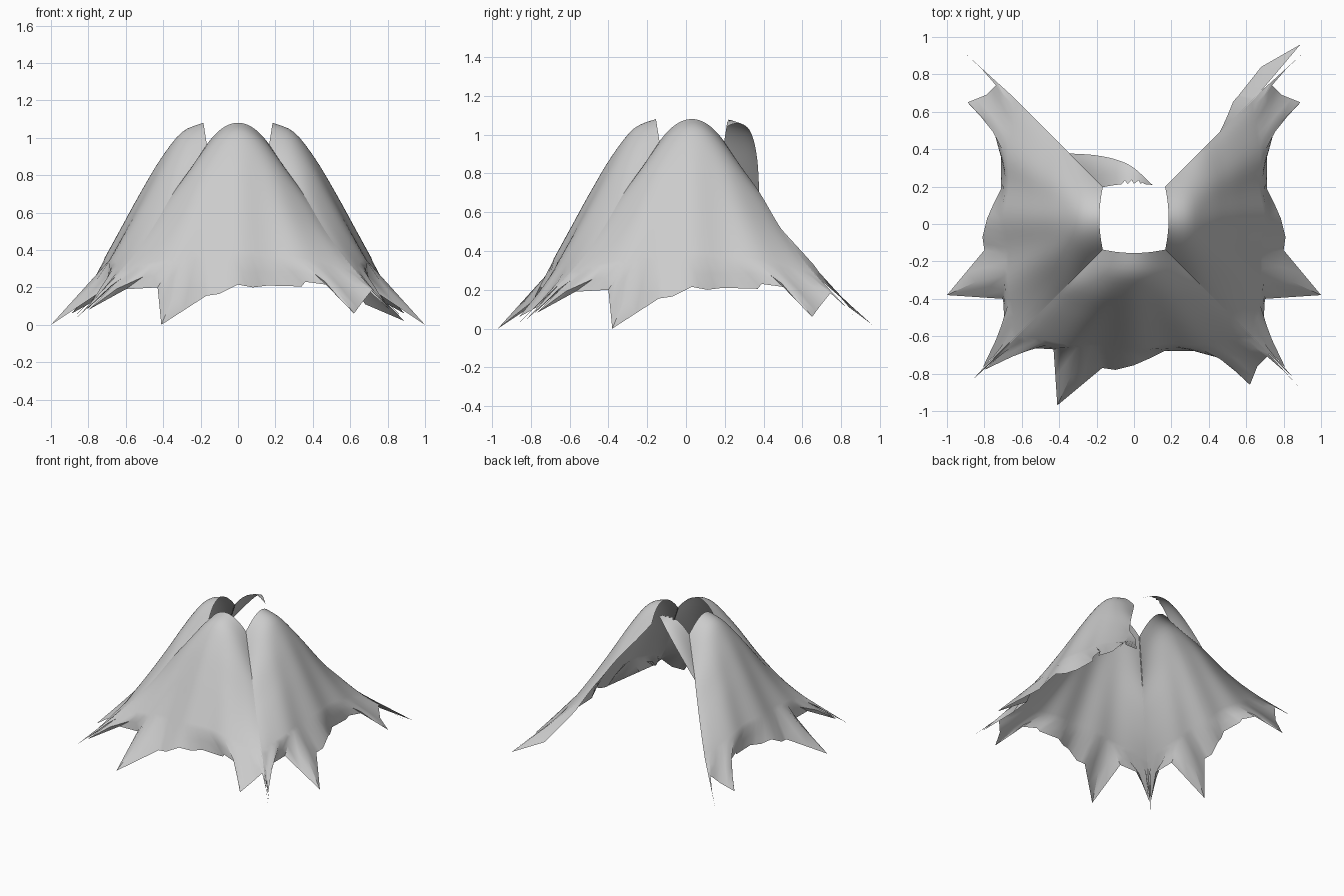
import bpy, bmesh, math

if "Cube" in bpy.data.objects:
    bpy.data.objects.remove(bpy.data.objects["Cube"], do_unlink=True)

mat = bpy.data.materials.new("pale_grey_cloth")
mat.use_nodes = True
GREY = (0.6, 0.6, 0.6, 1)
mat.diffuse_color = GREY
mat.node_tree.nodes["Principled BSDF"].inputs["Base Color"].default_value = GREY

MID_Y = 0.03
# Drape down the middle of a panel (distance out, height) and down its seam
CENTRE = [(.185, 1.08), (.30, 1.03), (.41, .89), (.52, .70), (.61, .53), (.70, .36)]
SEAM = [(.17, .96), (.25, .84), (.35, .70), (.45, .53), (.55, .385), (.65, .265)]
# Torn hem: sideways, distance out, height
HEM = [(-.86, .86, .04), (-.66, .68, .22), (-.80, .81, .08), (-.60, .69, .19),
       (-.43, .70, .20), (-.41, 1.0, 0), (-.17, .80, .155), (-.10, .81, .165),
       (0, .785, .215), (.08, .75, .20), (.16, .71, .21), (.34, .71, .205),
       (.36, .72, .23), (.47, .75, .215), (.62, .89, .06), (.66, .79, .115),
       (.72, .73, .19), (.88, .90, .02)]


def spline(points, t):
    """Smooth curve through evenly spaced points."""
    n = len(points) - 1
    i = min(int(t), n - 1)
    f = t - i
    a, b, c, d = (points[max(0, min(n, i + k))] for k in (-1, 0, 1, 2))
    return [q + .5 * f * (r - p + f * (2 * p - 5 * q + 4 * r - s + f * (3 * (q - r) + s - p)))
            for p, q, r, s in zip(a, b, c, d)]


def cloth(u, v):
    """Panel surface: u across from seam to seam, v down from the rim."""
    dc, zc = spline(CENTRE, v)
    e, ze = spline(SEAM, v)
    ripple = .012 * math.cos(11 * u) * (1 - u * u) * max(0, v - 1.5) / 3.5
    return (u * e, dc + (e - .004 - dc) * u * u + ripple, zc + (ze - zc) * u * u)


def mix(a, b, f):
    return tuple(p + (q - p) * f for p, q in zip(a, b))


def sheet(name, columns, place):
    """Skin neighbouring columns of points into one smooth sheet."""
    bm = bmesh.new()
    grid = [[bm.verts.new(place(*p)) for p in col] for col in columns]
    for a, b in zip(grid, grid[1:]):
        for i in range(len(a) - 1):
            bm.faces.new((a[i], a[i + 1], b[i + 1], b[i]))
    bmesh.ops.remove_doubles(bm, verts=bm.verts, dist=.0005)
    bmesh.ops.recalc_face_normals(bm, faces=bm.faces)
    # Open sheet: turn it so it faces outward and up
    if sum(f.normal.z * f.calc_area() for f in bm.faces) < 0:
        bmesh.ops.reverse_faces(bm, faces=bm.faces)
    mesh = bpy.data.meshes.new(name)
    bm.to_mesh(mesh)
    bm.free()
    mesh.materials.append(mat)
    obj = bpy.data.objects.new(name, mesh)
    bpy.context.collection.objects.link(obj)
    bpy.ops.object.select_all(action="DESELECT")
    obj.select_set(True)
    bpy.context.view_layer.objects.active = obj
    bpy.ops.object.shade_smooth_by_angle(angle=math.radians(40))


def hem_columns(first, last, top):
    """Columns running from row `top` down to each hem point and midpoint."""
    n = len(HEM) - 1
    columns = []
    for k in range(first * 2, last * 2 + 1):
        i = min(k // 2, n - 1)
        u = 2 * k / (2 * n) - 1
        hem = mix(HEM[i], HEM[i + 1], k / 2 - i)
        col = [cloth(u, top + (5 - top) * j / 20) for j in range(21)]
        columns.append(col + [mix(col[-1], hem, .5), hem])
    return columns


def back(s, d, z):
    return (s, MID_Y + d, z)


# Three whole panels
whole = hem_columns(0, len(HEM) - 1, 0)
sheet("front_panel", whole, lambda s, d, z: (s, MID_Y - d, z))
sheet("left_panel", whole, lambda s, d, z: (d, MID_Y + s, z))
sheet("right_panel", whole, lambda s, d, z: (-d, MID_Y + s, z))

# Torn scrap of the back panel at the rim, with a ragged upper edge
scrap = []
for k in range(25):
    u = -1 + 1.6 * k / 24
    low = 2 * (1 - k / 24)
    high = min(low, .12 * (k % 3) if 9 < k < 20 else 0)
    scrap.append([cloth(u, high + (low - high) * j / 8) for j in range(9)])
sheet("back_panel_scrap", scrap, back)

# Torn strip of the back panel left hanging along the corner seam
strip = []
for k in range(5):
    f = k / 4
    col = [cloth(.86 + .14 * f, 4.6 - 1.6 * f + (.4 + 1.6 * f) * j / 8) for j in range(9)]
    strip.append(col + [mix((.68, .81, .11), (.89, .93, .02), f)])
sheet("back_corner_strip", strip, back)
